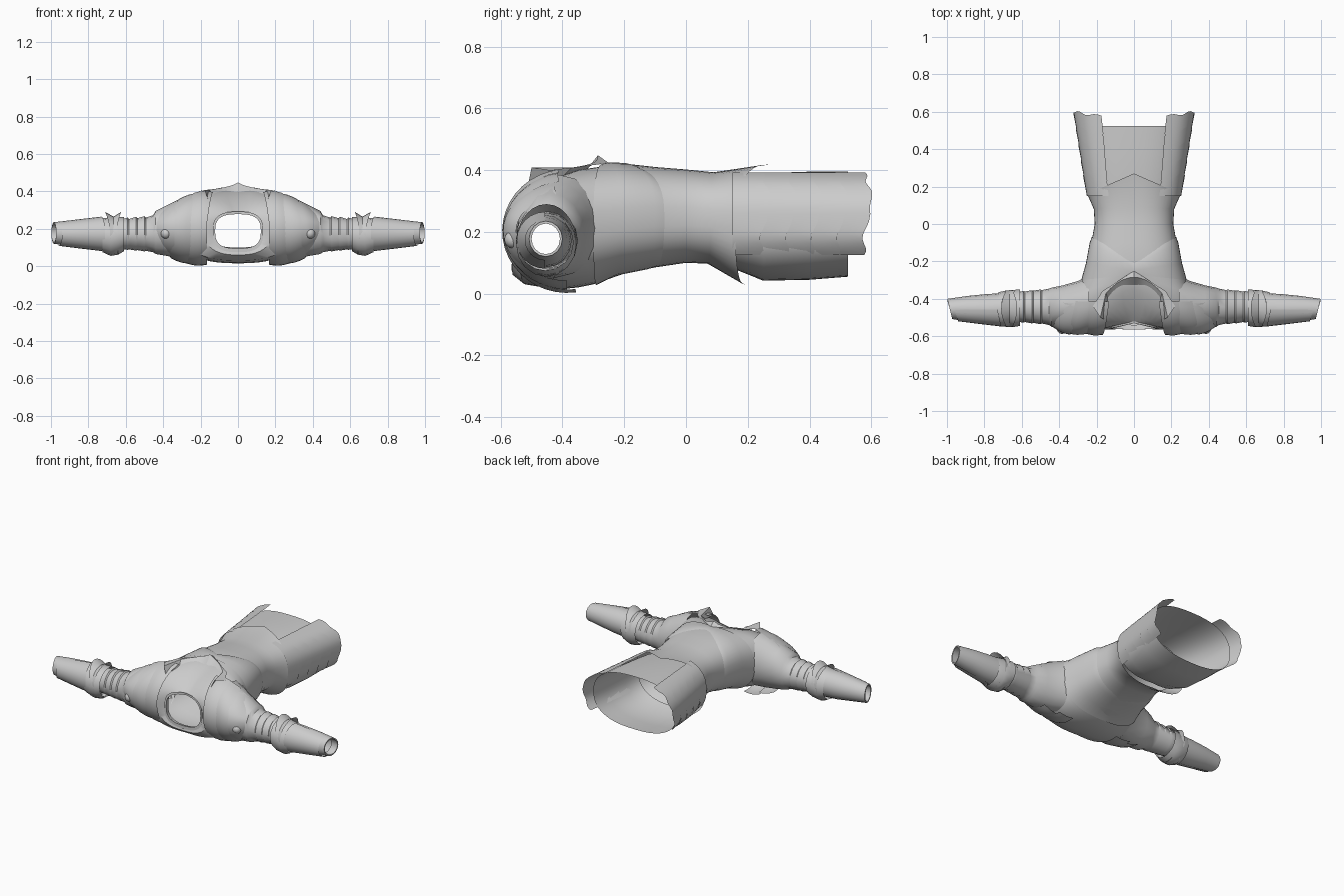
import bpy, bmesh, math

if "Cube" in bpy.data.objects:
    bpy.data.objects.remove(bpy.data.objects["Cube"])

def grid(name, rows, closed=False, mirror=False):
    """Skin a list of equal-length point rows into one surface."""
    n = len(rows[0])
    verts = [p for r in rows for p in r]
    faces = []
    for i in range(len(rows) - 1):
        for j in range(n if closed else n - 1):
            k = (j + 1) % n
            faces.append((i*n + j, i*n + k, (i+1)*n + k, (i+1)*n + j))
    me = bpy.data.meshes.new(name)
    me.from_pydata(verts, [], faces)
    ob = bpy.data.objects.new(name, me)
    bpy.context.collection.objects.link(ob)
    if mirror:
        m = ob.modifiers.new("mirror", 'MIRROR')
        m.use_mirror_merge = False
    return ob

def spow(v, e):
    return math.copysign(abs(v) ** e, v)

def body_ring(ys, yt, yb, w, z0, z1, e=0.8, n=48, g=0.0):
    """Cross-section across y; the edge runs to yt at top centre and yb at bottom centre."""
    pts = []
    for i in range(n):
        a = 2 * math.pi * i / n
        c, s = math.cos(a), math.sin(a)
        x = spow(c, e)
        y = ys + ((yt if s > 0 else yb) - ys) * (1 - abs(x))
        pts.append((x*(w+g), y, (z0+z1)/2 + spow(s, e)*((z1-z0)/2 + g)))
    return pts

def arm_ring(x, y0, y1, z0, z1, n=16, lean=0.0):
    return [(x + lean*math.cos(a), (y0+y1)/2 + (y1-y0)/2*math.cos(a),
             (z0+z1)/2 + (z1-z0)/2*math.sin(a))
            for a in (2*math.pi*i/n for i in range(n))]

def cut_armholes(ob):
    """Remove the body wall inside each sleeve."""
    bm = bmesh.new()
    bm.from_mesh(ob.data)
    inside = []
    for f in bm.faces:
        c = f.calc_center_median()
        if abs(c.x) > .2 and ((c.y + .43)/.12)**2 + ((c.z - .2)/.13)**2 < 1:
            inside.append(f)
    bmesh.ops.delete(bm, geom=inside, context='FACES')
    bm.to_mesh(ob.data)
    bm.free()

# Torso, from neck opening to pointed hem
torso = [(-.55, -.52, -.555, .13, .09, .285), (-.565, -.48, -.56, .18, .06, .315),
         (-.54, -.39, -.52, .29, .03, .37), (-.49, -.34, -.46, .32, .02, .39),
         (-.44, -.30, -.40, .33, .015, .405), (-.38, -.27, -.35, .32, .02, .41),
         (-.32, -.25, -.30, .285, .03, .415), (-.21, -.19, -.2, .25, .065, .42),
         (-.1, -.1, -.1, .228, .085, .41), (0, 0, 0, .21, .10, .402),
         (.08, .09, .07, .215, .097, .393), (.16, .27, .19, .25, .03, .418)]
cut_armholes(grid("torso", [body_ring(*r) for r in torso], True))

# Chest plate ending in a raised V
chest = [(-.30, -.27, -.29, .275, .035, .413), (-.21, -.25, -.23, .25, .065, .418),
         (-.1, -.22, -.13, .23, .085, .417)]
rows = [body_ring(*r, g=.007) for r in chest]
rows.append(body_ring(-.07, -.195, -.10, .226, .087, .412))
grid("chest_plate", rows, True)

# Neck rim
grid("neck_rim", [body_ring(-.53, -.50, -.54, .128, .088, .282, .7),
                  body_ring(-.56, -.53, -.565, .122, .095, .278, .7),
                  body_ring(-.56, -.53, -.565, .135, .075, .292, .7)], True)

# Peaked collar flange: a chevron at the top, then a wing along each shoulder
rows = []
for t in [i / 6 for i in range(7)]:
    rows.append([(.14*t, -.325 - .075*t*t, .398 - .02*t*t),
                 (.15*t, -.285 - .085*t*t, .448 - .04*t**.6),
                 (.17*t, -.25 - .11*t, .423 - .015*t)])
for t in (.33, .67, 1):
    rows.append([(.14 + .02*t, -.40 - .11*t, .378 - .02*t),
                 (.15 + .03*t, -.37 - .13*t, .408),
                 (.17 + .05*t, -.36 - .08*t, .408 - .01*t)])
grid("collar_flange", rows, mirror=True)

# Layered shoulder plates
def shoulder_plate(name, x0, x1, ry0, ry1, rz0, rz1, a0, a1, skew):
    rows = []
    for k in range(5):
        t = k / 4
        bulge = .008 * math.sin(math.pi * t)
        ry, rz = ry0 + (ry1-ry0)*t + bulge, rz0 + (rz1-rz0)*t + bulge
        row = []
        for i in range(21):
            u = i / 20
            a = math.radians(a0 + (a1-a0)*u)
            x = x0 + (x1-x0)*t + skew*max(0, u - .6)
            row.append((x, -.385 - ry*math.sin(a), .203 - rz*math.cos(a)))
        rows.append(row)
    grid(name, rows, mirror=True)

shoulder_plate("shoulder_plate_inner", .165, .27, .207, .197, .195, .19, -8, 172, -.08)
shoulder_plate("shoulder_plate_middle", .25, .36, .202, .198, .19, .16, 0, 172, -.12)
shoulder_plate("shoulder_plate_outer", .34, .435, .207, .165, .162, .115, 12, 168, -.12)

# Shoulder studs
for s in (-1, 1):
    bpy.ops.mesh.primitive_uv_sphere_add(segments=12, ring_count=8, radius=.028,
                                         location=(s*.385, -.56, .175))
    bpy.context.object.name = "shoulder_stud"

# Upper sleeve with overlapping ribs
sleeve = [(.24, -.55, -.275, .055, .385), (.30, -.55, -.305, .05, .365),
          (.38, -.55, -.328, .055, .325), (.44, -.55, -.34, .065, .295)]
for k in range(4):
    x, d = .455 + .045*k, .004*k
    sleeve += [(x, -.54 + d, -.346 - d, .075 + d, .272 - d),
               (x + .038, -.532 + d, -.353 - d, .082 + d, .26 - d)]
sleeve += [(.66, -.53, -.37, .095, .25), (.74, -.53, -.38, .10, .25)]
grid("upper_sleeve", [arm_ring(*r) for r in sleeve], True, True)

# Elbow guard with flared pointed edges
rows = [arm_ring(.61, -.545, -.35, .08, .262), arm_ring(.64, -.55, -.352, .062, .262),
        arm_ring(.68, -.55, -.355, .055, .262), arm_ring(.725, -.545, -.365, .075, .255)]
grid("elbow_guard", rows, True, True)
for name, xa, xb in (("elbow_fin_inner", .67, .625), ("elbow_fin_outer", .66, .71)):
    rows = []
    for t in (0, 1):
        row = []
        for i in range(33):
            a = 2*math.pi*i/32
            tip = abs(math.sin(a)) ** 3 * (1 if math.sin(a) > 0 else .4)
            r = .094 + t*(.004 + .024*tip)
            row.append((xa + (xb-xa)*t*(.5 + .5*tip), -.452 + r*math.cos(a), .168 + r*math.sin(a)))
        rows.append(row)
    grid(name, rows, mirror=True)

# Forearm cuff, open at the wrist
cuff = [(.70, -.54, -.37, .085, .258), (.78, -.54, -.375, .09, .255),
        (.88, -.525, -.385, .105, .247), (.985, -.508, -.40, .12, .235),
        (.985, -.50, -.408, .128, .227), (.94, -.50, -.408, .128, .227)]
grid("forearm_cuff", [arm_ring(*r, lean=.013) for r in cuff], True, True)

# Outer forearm plate
rows = []
for x, r in ((.73, .092), (.84, .079), (.96, .064)):
    rows.append([(x - .02*math.sin(math.pi*i/12), -.456 - r*math.sin(math.pi*i/12),
                  .173 - r*math.cos(math.pi*i/12)) for i in range(13)])
grid("forearm_plate", rows, mirror=True)

# Skirt lining with lower and upper panels, open at the end
grid("skirt", [body_ring(.15, .15, .17, .235, .075, .383),
               body_ring(.25, .25, .25, .26, .042, .39),
               body_ring(.40, .40, .40, .283, .045, .395),
               body_ring(.525, .525, .525, .295, .055, .396)], True)

# Overlapping hip plates along each side of the skirt
for k in range(5):
    ya, yb = .15 + .083*k, .15 + .083*(k + 1) + .012
    rows = []
    for t in (0, .5, 1):
        y = ya + (yb - ya)*t
        w = .252 + .155*(y - .15) + .005*t
        row = []
        for i in range(21):
            u = i / 20
            a = math.radians(64 - 99*u)
            x = w*spow(math.cos(a), .75)
            z = .235 + .172*spow(math.sin(a), .8)
            wave = .006*math.sin(u*math.pi*7)
            point = .028*max(0, 1 - abs(z - .3)/.1)
            row.append((x, min(.603, y + t*(wave + point)), z))
        rows.append(row)
    grid("hip_plate_%d" % (k + 1), rows, mirror=True)

# Smooth shading with sharp plate edges
bpy.ops.object.select_all(action='DESELECT')
for ob in bpy.context.scene.objects:
    ob.select_set(True)
    bpy.context.view_layer.objects.active = ob
bpy.ops.object.shade_smooth_by_angle(angle=math.radians(35))
